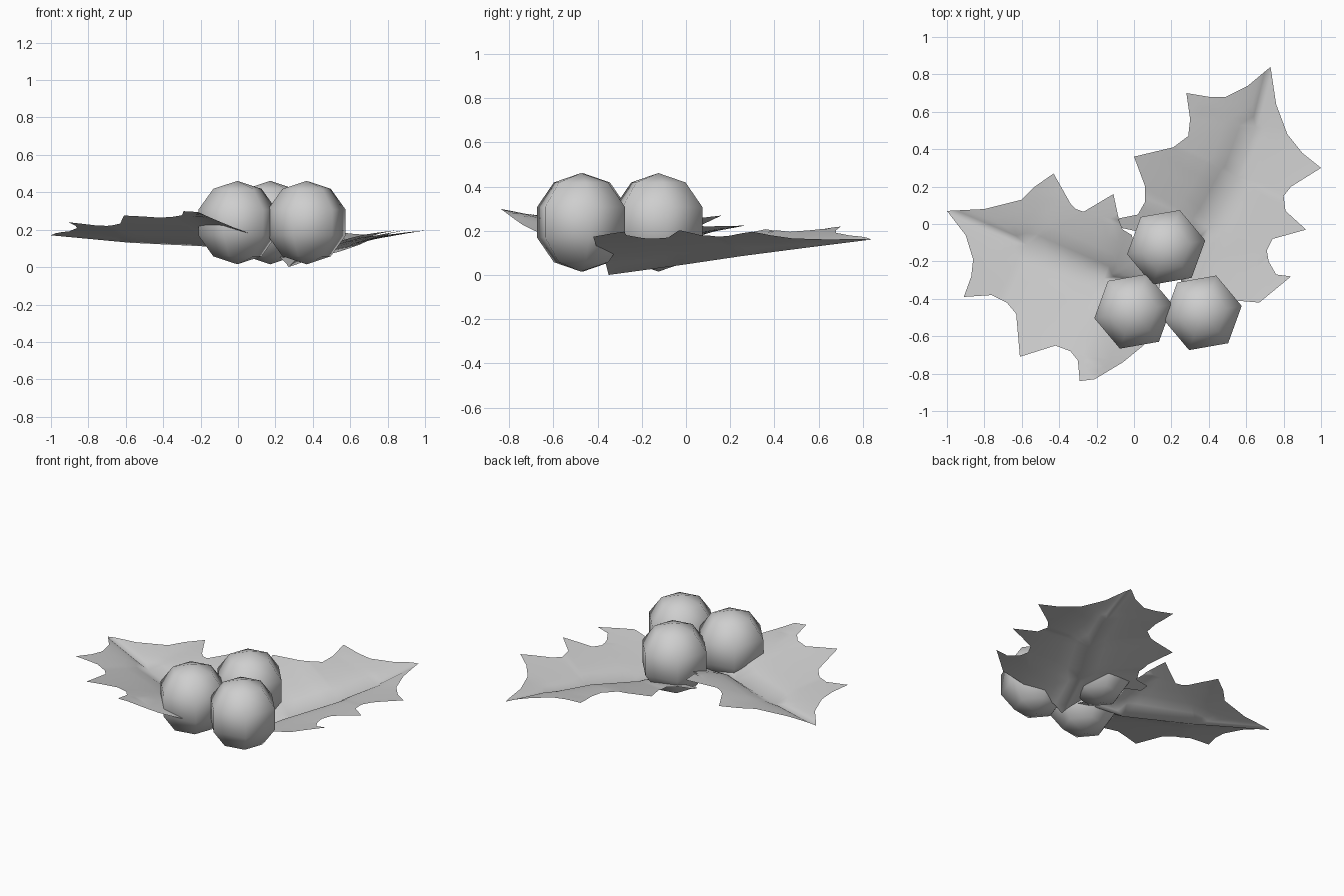
import bpy, bmesh, math
from mathutils import Vector
from mathutils.geometry import intersect_point_line

cube = bpy.data.objects.get("Cube")
if cube:
    bpy.data.objects.remove(cube, do_unlink=True)

COLOUR = (0.62, 0.62, 0.62, 1)
grey = bpy.data.materials.new("plain_grey")
grey.use_nodes = True
grey.diffuse_color = COLOUR
grey.node_tree.nodes["Principled BSDF"].inputs["Base Color"].default_value = COLOUR


def finish(name, bm):
    """Turn a bmesh into a smooth shaded grey object."""
    mesh = bpy.data.meshes.new(name)
    bm.to_mesh(mesh)
    bm.free()
    mesh.materials.append(grey)
    mesh.polygons.foreach_set("use_smooth", [True] * len(mesh.polygons))
    obj = bpy.data.objects.new(name, mesh)
    bpy.context.collection.objects.link(obj)
    return obj


def leaf_height(point, rib):
    """Midrib height plus a rise that is steep by the midrib and flatter outwards."""
    best = None
    for a, b in zip(rib, rib[1:]):
        start, end = Vector(a[:2]), Vector(b[:2])
        f = min(max(intersect_point_line(point, start, end)[1], 0), 1)
        offset = point - start.lerp(end, f)
        if best is None or offset.length < best[0]:
            direction = end - start
            on_left = direction.x * offset.y - direction.y * offset.x > 0
            side = 3 if on_left else 4
            height = a[2] + (b[2] - a[2]) * f
            rise = a[side] + (b[side] - a[side]) * f
            best = (offset.length, height, rise)
    gap, height, rise = best
    return height + rise * (gap / .45) ** .6


def make_leaf(name, rib, left, right):
    """Two prickly halves folded up from a midrib of (x, y, z, left rise, right rise)."""
    bm = bmesh.new()
    spine = [bm.verts.new((p[0], p[1], 0)) for p in rib]
    bm.faces.new(spine + [bm.verts.new((x, y, 0)) for x, y in left])
    bm.faces.new((spine + [bm.verts.new((x, y, 0)) for x, y in right])[::-1])
    bm.normal_update()
    bmesh.ops.triangulate(bm, faces=bm.faces[:])
    bmesh.ops.subdivide_edges(bm, edges=bm.edges[:], cuts=3, use_grid_fill=True)
    for v in bm.verts:
        v.co.z = leaf_height(v.co.to_2d(), rib)
    bm.normal_update()
    return finish(name, bm)


# Leaf reaching to the side; edges run from tip to base
make_leaf(
    "side_leaf",
    rib=[(.14, -.32, .11, .07, .1), (-.16, -.29, .11, .165, .18),
         (-.575, -.11, .13, .11, .1), (-1, .07, .17, .09, .06)],
    left=[(-.9, -.06), (-.86, -.19), (-.87, -.28), (-.91, -.39), (-.76, -.38), (-.68, -.42),
          (-.63, -.48), (-.61, -.71), (-.42, -.65), (-.34, -.68), (-.3, -.73), (-.29, -.84),
          (-.21, -.83), (-.06, -.74), (.05, -.65), (.1, -.5)],
    right=[(-.8, .08), (-.6, .13), (-.53, .2), (-.43, .27), (-.34, .11), (-.31, .08),
           (-.27, .065), (-.11, .16), (-.08, .02), (-.06, -.03), (-.01, -.06), (0, -.2),
           (.06, -.26)])

# Leaf reaching to the back
make_leaf(
    "back_leaf",
    rib=[(.27, -.35, 0, .1, .185), (.4, -.02, .045, .13, .14), (.55, .25, .085, .13, .12),
         (.65, .52, .12, .1, .08), (.73, .84, .16, .08, .05)],
    left=[(.61, .74), (.49, .68), (.4, .68), (.28, .7), (.3, .56), (.29, .47), (.21, .41),
          (0, .36), (.06, .2), (.06, .12), (.02, .05), (-.08, .03), (-.07, -.02), (.02, -.04),
          (.1, -.07), (.17, -.16), (.22, -.22)],
    right=[(.76, .64), (.82, .48), (.9, .38), (1, .3), (.84, .2), (.8, .15), (.81, .07),
           (.92, -.03), (.74, -.08), (.71, -.14), (.72, -.2), (.76, -.27), (.84, -.28),
           (.67, -.42), (.55, -.41), (.45, -.4)])

# Three six-sided berries
for name, x, y in (("back_berry", .172, -.125), ("left_berry", .367, -.475),
                   ("right_berry", -.003, -.467)):
    bm = bmesh.new()
    bmesh.ops.create_uvsphere(bm, u_segments=6, v_segments=5, radius=.223)
    berry = finish(name, bm)
    berry.location = (x, y, .238)
    berry.rotation_euler.z = math.radians(40)
